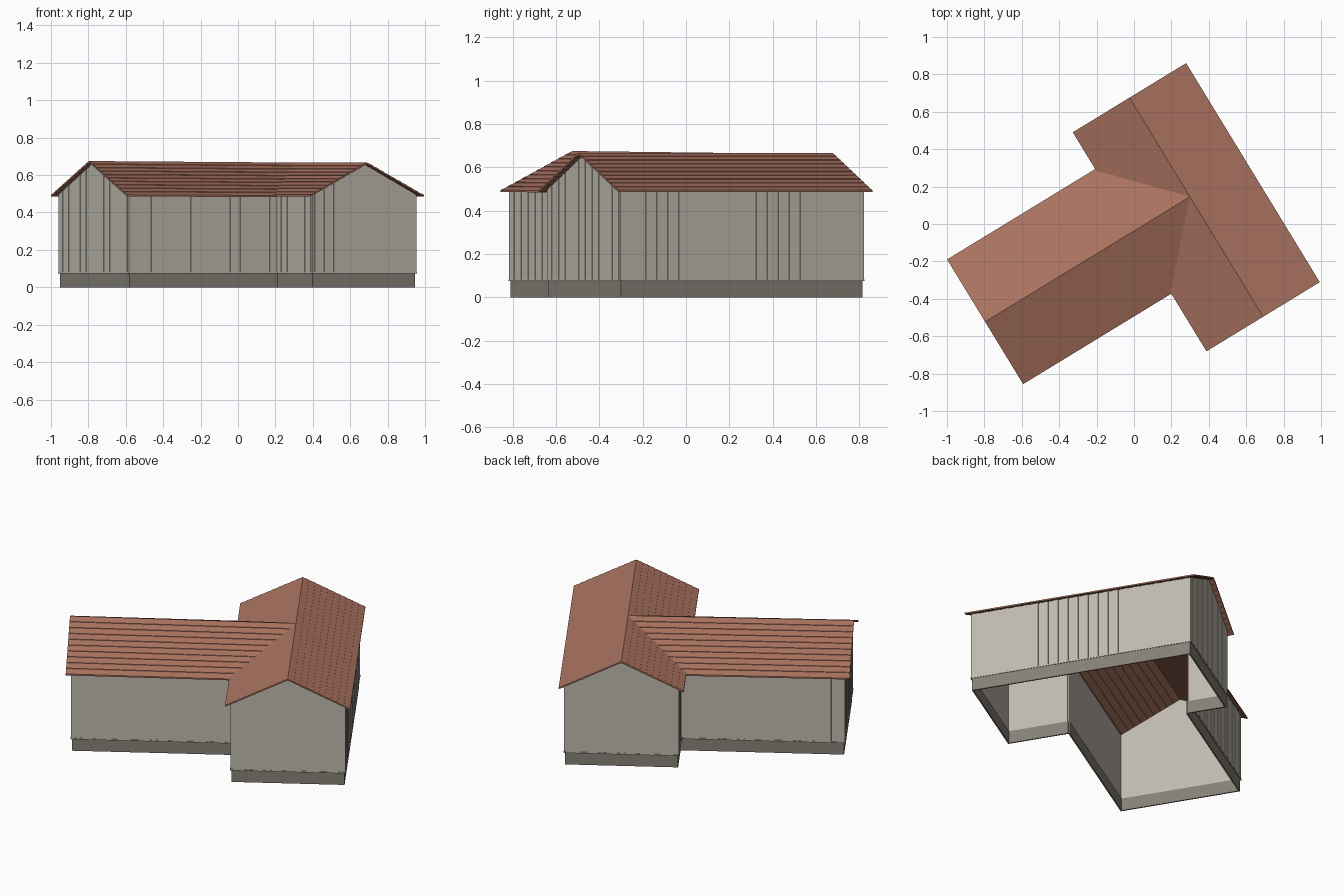
import bpy, bmesh, math
from mathutils import Vector, Matrix

if "Cube" in bpy.data.objects:
    bpy.data.objects.remove(bpy.data.objects["Cube"])

ROT = Matrix.Rotation(math.radians(31.4), 4, 'Z')


def material(name, rgb):
    m = bpy.data.materials.new(name)
    m.diffuse_color = (*rgb, 1)
    m.use_nodes = True
    m.node_tree.nodes["Principled BSDF"].inputs["Base Color"].default_value = m.diffuse_color
    return m


WALL = material("wall_paint", (0.52, 0.49, 0.42))
BASE = material("foundation_stone", (0.24, 0.22, 0.185))
ROOF = material("roof_tile", (0.40, 0.17, 0.115))


def prism(bm, ring, offset):
    """Solid made by sweeping a flat ring of points along an offset."""
    a = [bm.verts.new(p) for p in ring]
    b = [bm.verts.new(Vector(p) + offset) for p in ring]
    n = len(a)
    bm.faces.new(a)
    bm.faces.new(b[::-1])
    for i in range(n):
        bm.faces.new((a[i], b[i], b[(i + 1) % n], a[(i + 1) % n]))


def finish(bm, name, mat):
    bmesh.ops.recalc_face_normals(bm, faces=bm.faces)
    bm.transform(ROT)
    me = bpy.data.meshes.new(name)
    bm.to_mesh(me)
    bm.free()
    me.materials.append(mat)
    ob = bpy.data.objects.new(name, me)
    bpy.context.collection.objects.link(ob)


# Roof extents in the building's own axes (wing runs along x, main block along y)
BX0, BX1, BY0, BY1 = -0.024, 0.686, -0.783, 0.589
WX, WY0, WY1 = -0.952, -0.422, 0.359
RX, RY = (BX0 + BX1) / 2, (WY0 + WY1) / 2
BASE_TOP, EAVE, WALL_TOP = 0.078, 0.492, 0.495
RIDGE_MAIN, RIDGE_WING = 0.667, 0.675


def outline(i):
    """T-shaped footprint, counter-clockwise, inset from the roof edge."""
    return [Vector((x, y, 0)) for x, y in (
        (WX + i, WY0 + i), (BX0 + i, WY0 + i), (BX0 + i, BY0 + i), (BX1 - i, BY0 + i),
        (BX1 - i, BY1 - i), (BX0 + i, BY1 - i), (BX0 + i, WY1 - i), (WX + i, WY1 - i))]


GABLES = {2: RIDGE_MAIN - 0.009, 4: RIDGE_MAIN - 0.009, 7: RIDGE_WING - 0.009}


def edges(inset):
    pts = outline(inset)
    for k, p in enumerate(pts):
        d = pts[(k + 1) % len(pts)] - p
        length = d.length
        d.normalize()
        yield k, p, d, length, Vector((d.y, -d.x, 0))


# Foundation ring
bm = bmesh.new()
for k, p, d, L, out in edges(0.034):
    prism(bm, [p, p + d * L, p + d * L + Vector((0, 0, BASE_TOP)), p + Vector((0, 0, BASE_TOP))],
          -out * 0.008)
finish(bm, "foundation", BASE)

# Walls, vertical boards and base sill
walls, boards, sill = bmesh.new(), bmesh.new(), bmesh.new()
for k, p, d, L, out in edges(0.029):
    def at(s, z):
        return p + d * s + Vector((0, 0, z))

    def top(s):
        peak = GABLES.get(k, WALL_TOP)
        return WALL_TOP + (peak - WALL_TOP) * (1 - abs(2 * s / L - 1))

    ring = [at(0, BASE_TOP), at(L, BASE_TOP), at(L, WALL_TOP), at(0, WALL_TOP)]
    if k in GABLES:
        ring.insert(3, at(L / 2, GABLES[k]))
    prism(walls, ring, -out * 0.008)
    prism(sill, [at(0, BASE_TOP - 0.003), at(L, BASE_TOP - 0.003),
                 at(L, BASE_TOP + 0.004), at(0, BASE_TOP + 0.004)], out * 0.003)
    count = max(2, round(L / 0.06))
    step = L / count
    for j in range(count):
        s0, s1 = (j + 0.25) * step, (j + 0.75) * step
        prism(boards, [at(s0, BASE_TOP), at(s1, BASE_TOP), at(s1, top(s1)), at(s0, top(s0))],
              out * 0.002)
finish(walls, "walls", WALL)
finish(boards, "wall_boards", WALL)
finish(sill, "wall_sill", WALL)


def slope(name, ra, rb, ea, eb, courses=10):
    """Roof plane of overlapping tile courses between a ridge line and an eave line."""
    ra, rb, ea, eb = map(Vector, (ra, rb, ea, eb))
    bm = bmesh.new()
    lift = Vector((0, 0, 0.003))
    for c in range(courses):
        f, g = c / courses, (c + 1) / courses
        a, b = ra.lerp(ea, f), rb.lerp(eb, f)
        e, h = ra.lerp(ea, g) + lift, rb.lerp(eb, g) + lift
        ring = [a, b, h, e]
        if (a - b).length < 1e-5:
            ring = [a, h, e]
        prism(bm, ring, Vector((0, 0, -0.009)))
    finish(bm, name, ROOF)


# Main block roof: outer plane, then the inner plane split around the wing
main_lo, main_hi = (RX, BY0, RIDGE_MAIN), (RX, BY1, RIDGE_MAIN)
meet = (RX, RY, RIDGE_MAIN)
slope("main_roof_outer", main_lo, main_hi, (BX1, BY0, EAVE), (BX1, BY1, EAVE))
slope("main_roof_inner_back", meet, main_hi, (BX0, WY1 - 0.025, EAVE), (BX0, BY1, EAVE))
slope("main_roof_inner_front", meet, main_lo, (BX0, WY0 + 0.025, EAVE), (BX0, BY0, EAVE))

# Wing roof, running into the main ridge
wing_end = (WX, RY, RIDGE_WING)
for name, y in (("wing_roof_back", WY1), ("wing_roof_front", WY0)):
    slope(name, wing_end, meet, (WX, y, EAVE), (BX0 + 0.01, y, EAVE - 0.004))
